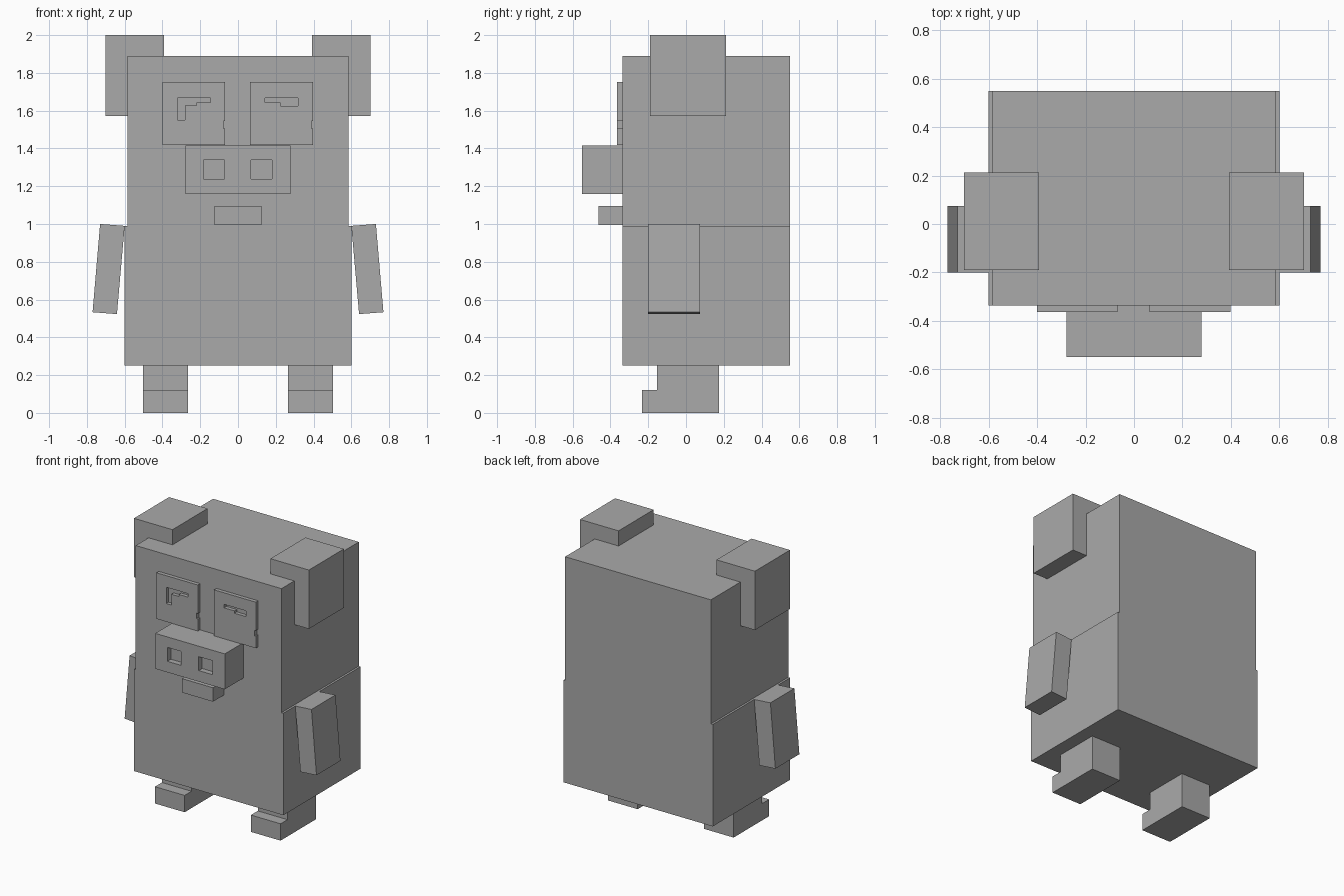
import bpy
import bmesh
from mathutils import Matrix

cube = bpy.data.objects.get("Cube")
if cube:
    bpy.data.objects.remove(cube, do_unlink=True)

grey = bpy.data.materials.new("plain grey")
grey.use_nodes = True
colour = (0.4, 0.4, 0.4, 1)
grey.diffuse_color = colour
grey.node_tree.nodes["Principled BSDF"].inputs["Base Color"].default_value = colour

# Columns map profile u, v and depth to the world axes
FRONT = Matrix(((1, 0, 0, 0), (0, 0, 1, 0), (0, 1, 0, 0), (0, 0, 0, 1)))
SIDE = Matrix(((0, 0, 1, 0), (1, 0, 0, 0), (0, 1, 0, 0), (0, 0, 0, 1)))


def rect(u0, u1, v0, v1):
    return [(u0, v0), (u1, v0), (u1, v1), (u0, v1)]


def prism(name, loops, lo, hi, frame=FRONT):
    """Extrude an outline (first loop) with optional holes from lo to hi."""
    curve = bpy.data.curves.new(name + "_profile", "CURVE")
    curve.dimensions = "2D"
    curve.fill_mode = "BOTH"
    curve.extrude = (hi - lo) / 2
    for loop in loops:
        spline = curve.splines.new("POLY")
        spline.points.add(len(loop) - 1)
        for point, (u, v) in zip(spline.points, loop):
            point.co = (u, v, 0, 1)
        spline.use_cyclic_u = True
    helper = bpy.data.objects.new(name + "_profile", curve)
    bpy.context.collection.objects.link(helper)
    graph = bpy.context.evaluated_depsgraph_get()
    mesh = bpy.data.meshes.new_from_object(helper.evaluated_get(graph))
    bpy.data.objects.remove(helper, do_unlink=True)

    mesh.transform(frame @ Matrix.Translation((0, 0, (lo + hi) / 2)))
    bm = bmesh.new()
    bm.from_mesh(mesh)
    bmesh.ops.remove_doubles(bm, verts=bm.verts, dist=0.0001)
    bmesh.ops.recalc_face_normals(bm, faces=bm.faces)
    for face in bm.faces:
        face.smooth = False
        face.material_index = 0
    bm.to_mesh(mesh)
    bm.free()
    mesh.name = name
    mesh.materials.clear()
    mesh.materials.append(grey)
    obj = bpy.data.objects.new(name, mesh)
    bpy.context.collection.objects.link(obj)
    return obj


FACE = -0.337   # front surface of the body
BACK = 0.55

# Body and head in one block, with a small step at the shoulders
half = [(0.6, 0.25), (0.6, 0.99), (0.585, 0.99), (0.585, 1.89)]
prism("body", [half + [(-x, z) for x, z in reversed(half)]], FRONT[0][3] + FACE, BACK)

# Ears, arms and legs on both sides
for side, s in (("left", 1), ("right", -1)):
    prism(side + "_ear", [rect(s * 0.393, s * 0.702, 1.573, 2.0)], -0.19, 0.212)
    arm = [(0.6, 0.99), (0.73, 1.0), (0.77, 0.533), (0.641, 0.523)]
    prism(side + "_arm", [[(s * x, z) for x, z in arm]], -0.2, 0.075)
    leg = [(-0.232, 0), (0.174, 0), (0.174, 0.25), (-0.153, 0.25),
           (-0.153, 0.122), (-0.232, 0.122)]
    lo, hi = sorted((s * 0.266, s * 0.504))
    prism(side + "_leg", [leg], lo, hi, SIDE)


# Eye plates: notched on one edge, with a cut-out highlight
def eye_outline(x0, x1):
    return [(x0, 1.418), (x1, 1.418), (x1, 1.505), (x1 - 0.01, 1.505),
            (x1 - 0.01, 1.545), (x1, 1.545), (x1, 1.752), (x0, 1.752)]


right_mark = [(-0.32, 1.668), (-0.146, 1.668), (-0.146, 1.643), (-0.22, 1.643),
              (-0.22, 1.628), (-0.28, 1.628), (-0.28, 1.55), (-0.32, 1.55)]
left_mark = [(0.143, 1.668), (0.318, 1.668), (0.318, 1.626), (0.226, 1.626),
             (0.226, 1.643), (0.143, 1.643)]
prism("right_eye", [eye_outline(-0.4, -0.068), right_mark], -0.364, FACE)
prism("left_eye", [eye_outline(0.063, 0.398), left_mark], -0.364, FACE)

# Snout with two square nostrils, closed off by an inner block
nostrils = [rect(-0.182, -0.072, 1.239, 1.34), rect(0.07, 0.18, 1.239, 1.34)]
prism("snout", [rect(-0.279, 0.279, 1.159, 1.416)] + nostrils, -0.55, FACE)
prism("nostril_floor", [rect(-0.21, 0.21, 1.21, 1.37)], -0.51, FACE - 0.01)

# Mouth
prism("mouth", [rect(-0.124, 0.124, 0.995, 1.096)], -0.464, FACE)
